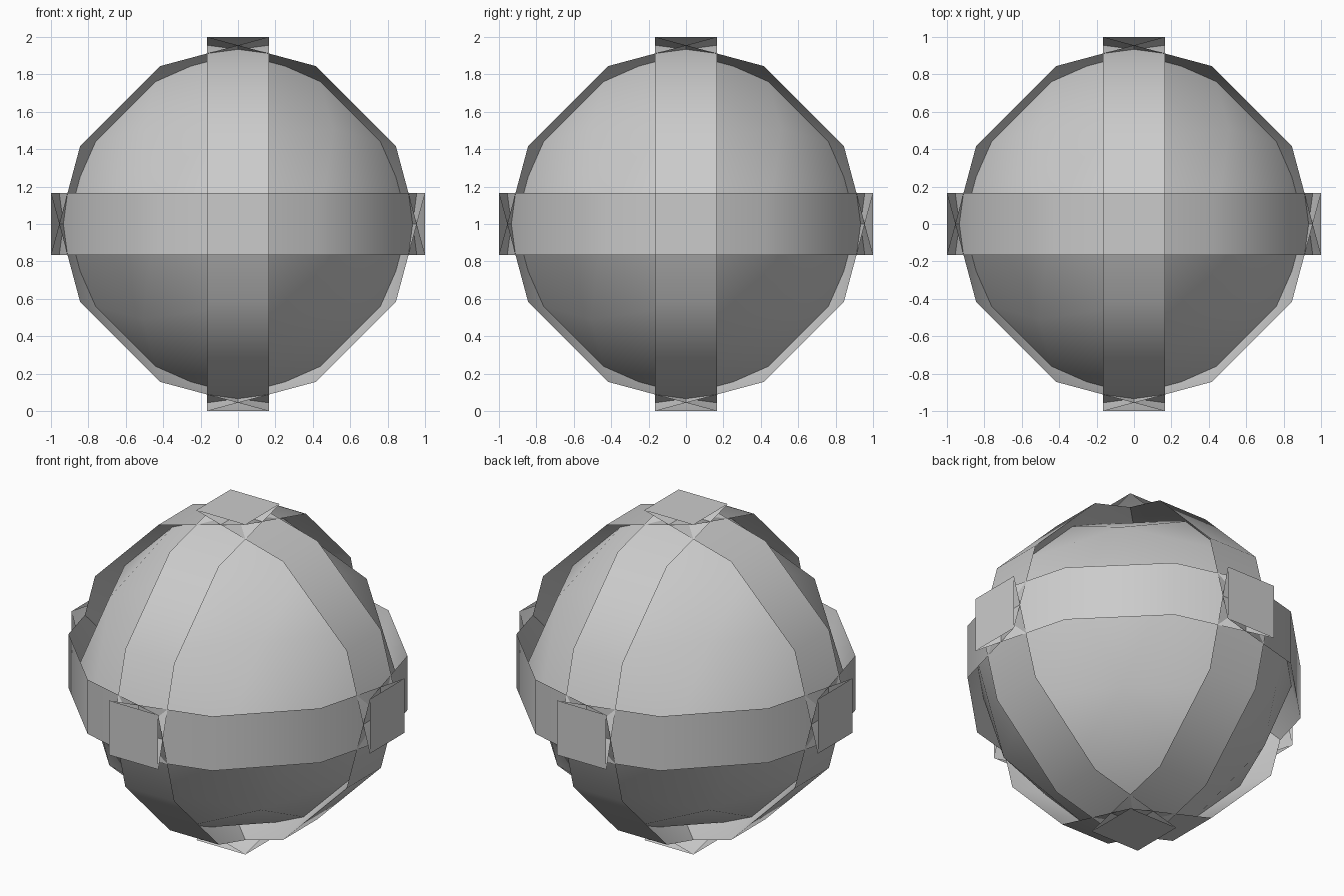
import bpy
import bmesh
from itertools import product
from math import sin, pi, radians
from mathutils import Vector

cube = bpy.data.objects.get("Cube")
if cube:
    bpy.data.objects.remove(cube)

OVERLAP = 0.165          # how far each rounded corner reaches past the centre planes
RADIUS = 1 + OVERLAP     # radius of each rounded corner
SEG = 3                  # segments per quarter arc
CENTRE = Vector((0, 0, 1))

grey = bpy.data.materials.new("light_grey")
grey.use_nodes = True
GREY = (0.6, 0.6, 0.6, 1)
grey.diffuse_color = GREY
grey.node_tree.nodes["Principled BSDF"].inputs["Base Color"].default_value = GREY


def shell_point(steps, signs):
    """Point on the corner shell of one octant, from three steps that add up to SEG."""
    d = Vector([sin(pi / 2 * n / SEG) for n in steps]).normalized()
    return Vector([s * (RADIUS * c - OVERLAP) for s, c in zip(signs, d)])


def add_face(bm, points):
    """Add a face that points away from the centre."""
    face = bm.faces.new([bm.verts.new(p + CENTRE) for p in points])
    face.normal_update()
    if face.normal.dot(face.calc_center_median() - CENTRE) < 0:
        face.normal_flip()


def finish(bm, name):
    bmesh.ops.remove_doubles(bm, verts=bm.verts, dist=0.0005)
    mesh = bpy.data.meshes.new(name)
    bm.to_mesh(mesh)
    bm.free()
    mesh.materials.append(grey)
    obj = bpy.data.objects.new(name, mesh)
    bpy.context.collection.objects.link(obj)
    bpy.ops.object.select_all(action='DESELECT')
    obj.select_set(True)
    bpy.context.view_layer.objects.active = obj
    bpy.ops.object.shade_smooth_by_angle(angle=radians(31))


# Eight rounded corners, each a triangular grid on a sphere octant
bm = bmesh.new()
for signs in product((1, -1), repeat=3):
    def grid(i, j):
        return shell_point((i, j, SEG - i - j), signs)
    for i in range(SEG):
        for j in range(SEG - i):
            add_face(bm, [grid(i, j), grid(i + 1, j), grid(i, j + 1)])
            if i + j < SEG - 1:
                add_face(bm, [grid(i + 1, j), grid(i + 1, j + 1), grid(i, j + 1)])
finish(bm, "rounded_corners")

# Three crossing bands, each made of four quarter arcs
for axis, name in enumerate(("side_band", "front_band", "level_band")):
    bm = bmesh.new()
    u, v = (axis + 1) % 3, (axis + 2) % 3

    def rim(step, su, sv, side):
        steps, signs = [0, 0, 0], [0, 0, 0]
        steps[u], steps[v] = step, SEG - step
        signs[u], signs[v], signs[axis] = su, sv, side
        return shell_point(steps, signs)

    for su, sv in product((1, -1), repeat=2):
        for k in range(SEG):
            add_face(bm, [rim(k, su, sv, 1), rim(k + 1, su, sv, 1),
                          rim(k + 1, su, sv, -1), rim(k, su, sv, -1)])
    finish(bm, name)

# Six square end plates
bm = bmesh.new()
for axis, side in product(range(3), (1, -1)):
    corners = []
    for a, b in ((1, 1), (-1, 1), (-1, -1), (1, -1)):
        p = Vector((0, 0, 0))
        p[axis], p[(axis + 1) % 3], p[(axis + 2) % 3] = side, a * OVERLAP, b * OVERLAP
        corners.append(p)
    add_face(bm, corners)
finish(bm, "end_plates")
